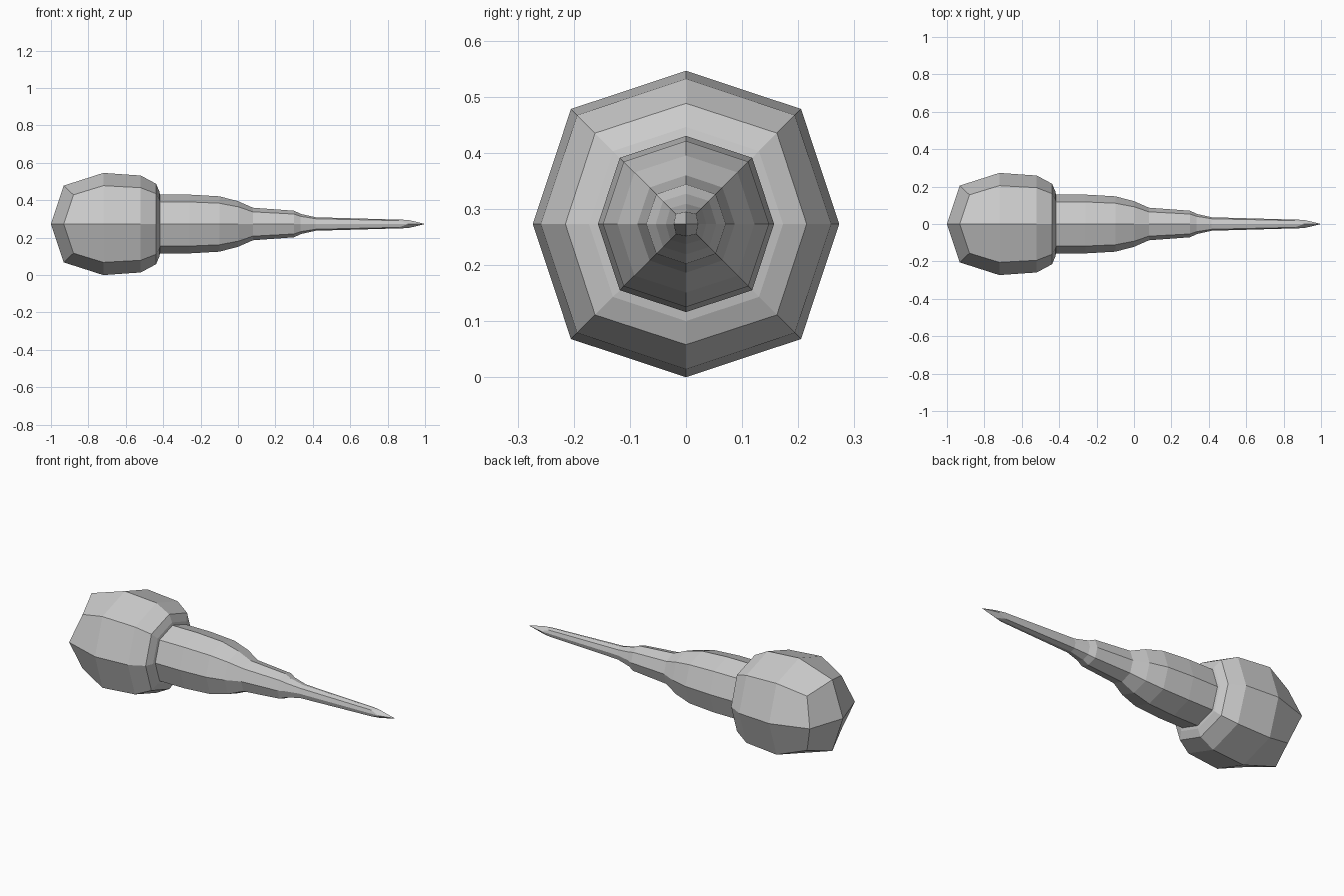
import bpy, bmesh

if "Cube" in bpy.data.objects:
    bpy.data.objects.remove(bpy.data.objects["Cube"])

AXIS_Z = 0.273

# Profile along x: (x, radius on the axes, offset of the diagonal corners)
PROFILE = [
    (-0.72, 0.273, 0.205), (-0.52, 0.259, 0.194), (-0.438, 0.215, 0.162),
    (-0.42, 0.173, 0.130), (-0.417, 0.157, 0.118), (-0.26, 0.157, 0.118),
    (-0.10, 0.148, 0.111), (0.0, 0.122, 0.092), (0.08, 0.087, 0.065),
    (0.30, 0.071, 0.053), (0.335, 0.054, 0.041), (0.415, 0.036, 0.028),
]


def add_ring(bm, x_axis, r, x_diag, d):
    """Eight points, alternating axis points and diagonal corners."""
    pts = [(1, 0), (1, 1), (0, 1), (-1, 1), (-1, 0), (-1, -1), (0, -1), (1, -1)]
    ring = []
    for i, (y, z) in enumerate(pts):
        s, x = (d, x_diag) if i % 2 else (r, x_axis)
        ring.append(bm.verts.new((x, y * s, AXIS_Z + z * s)))
    return ring


def add_cap(bm, ring, x_tip):
    """Four quads meeting at a centre point."""
    tip = bm.verts.new((x_tip, 0, AXIS_Z))
    for i in range(0, 8, 2):
        bm.faces.new((tip, ring[i], ring[i + 1], ring[(i + 2) % 8]))


bm = bmesh.new()

# Butt ring, body rings and point ring
rings = [add_ring(bm, -0.932, 0.205, -0.88, 0.156)]
rings += [add_ring(bm, x, r, x, d) for x, r, d in PROFILE]
rings.append(add_ring(bm, 0.91, 0.022, 0.86, 0.018))

# Side faces
for a, b in zip(rings, rings[1:]):
    for i in range(8):
        j = (i + 1) % 8
        bm.faces.new((a[i], a[j], b[j], b[i]))

# Domed butt and pointed tip
add_cap(bm, rings[0], -1.0)
add_cap(bm, rings[-1], 1.0)
bmesh.ops.recalc_face_normals(bm, faces=bm.faces)

mesh = bpy.data.meshes.new("bulb_handled_spike")
bm.to_mesh(mesh)
bm.free()
bpy.context.collection.objects.link(bpy.data.objects.new("bulb_handled_spike", mesh))
